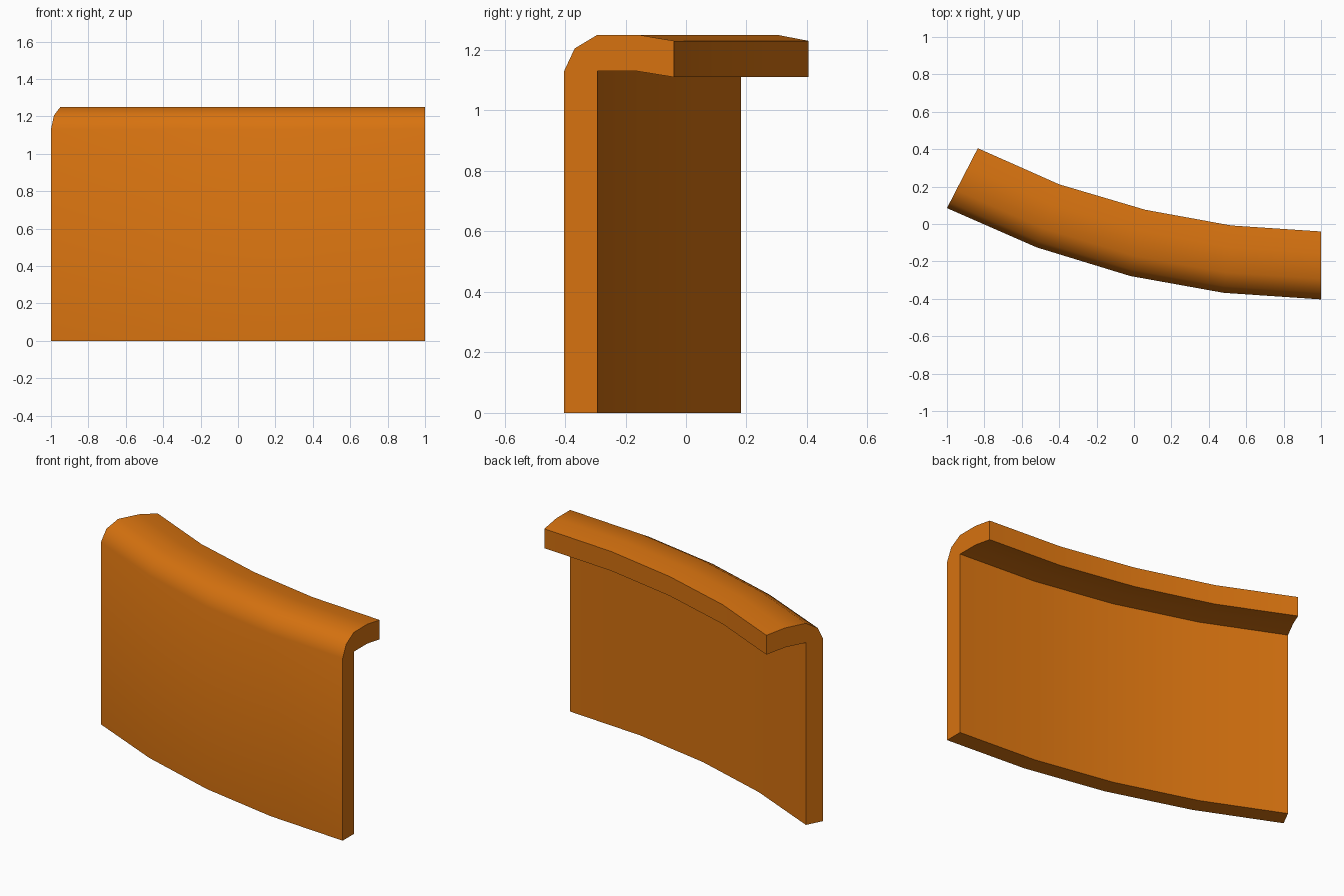
import bpy
import bmesh
import math
from mathutils import Vector

cube = bpy.data.objects.get("Cube")
if cube:
    bpy.data.objects.remove(cube, do_unlink=True)

# Single painted colour
orange = bpy.data.materials.new("orange")
orange.use_nodes = True
colour = (0.68, 0.17, 0.005, 1)
orange.diffuse_color = colour
orange.node_tree.nodes["Principled BSDF"].inputs["Base Color"].default_value = colour

# Plan of the curve: front line and lip line, station by station
front_line = [(-1, 0.085), (-0.52, -0.125), (-0.02, -0.278), (0.48, -0.368), (1, -0.403)]
lip_line = [(-0.835, 0.405), (-0.4, 0.212), (0.06, 0.076), (0.52, -0.008), (1, -0.04)]

# Cross-section: depth behind the front face, height
depth = 0.363
profile = [(0, 0), (0, 1.13), (0.035, 1.205), (0.11, 1.25), (0.245, 1.25),
           (depth, 1.23), (depth, 1.11), (0.24, 1.13), (0.11, 1.13), (0.11, 0)]


def sweep(name, starts, ends, section, material):
    """Loft the section across every station and cap both ends."""
    bm = bmesh.new()
    rings = []
    for a, b in zip(starts, ends):
        a, b = Vector(a), Vector(b)
        ring = []
        for d, z in section:
            p = a.lerp(b, d / depth)
            ring.append(bm.verts.new((p.x, p.y, z)))
        rings.append(ring)
    n = len(section)
    for r, s in zip(rings, rings[1:]):
        for i in range(n):
            j = (i + 1) % n
            bm.faces.new((r[i], r[j], s[j], s[i]))
    bm.faces.new(rings[0])
    bm.faces.new(rings[-1])
    bmesh.ops.recalc_face_normals(bm, faces=bm.faces)
    mesh = bpy.data.meshes.new(name)
    bm.to_mesh(mesh)
    bm.free()
    mesh.materials.append(material)
    obj = bpy.data.objects.new(name, mesh)
    bpy.context.collection.objects.link(obj)
    return obj


# Curved wall with rounded overhanging lip
panel = sweep("curved_panel", front_line, lip_line, profile, orange)
bpy.ops.object.select_all(action="DESELECT")
panel.select_set(True)
bpy.context.view_layer.objects.active = panel
bpy.ops.object.shade_smooth_by_angle(angle=math.radians(42))
